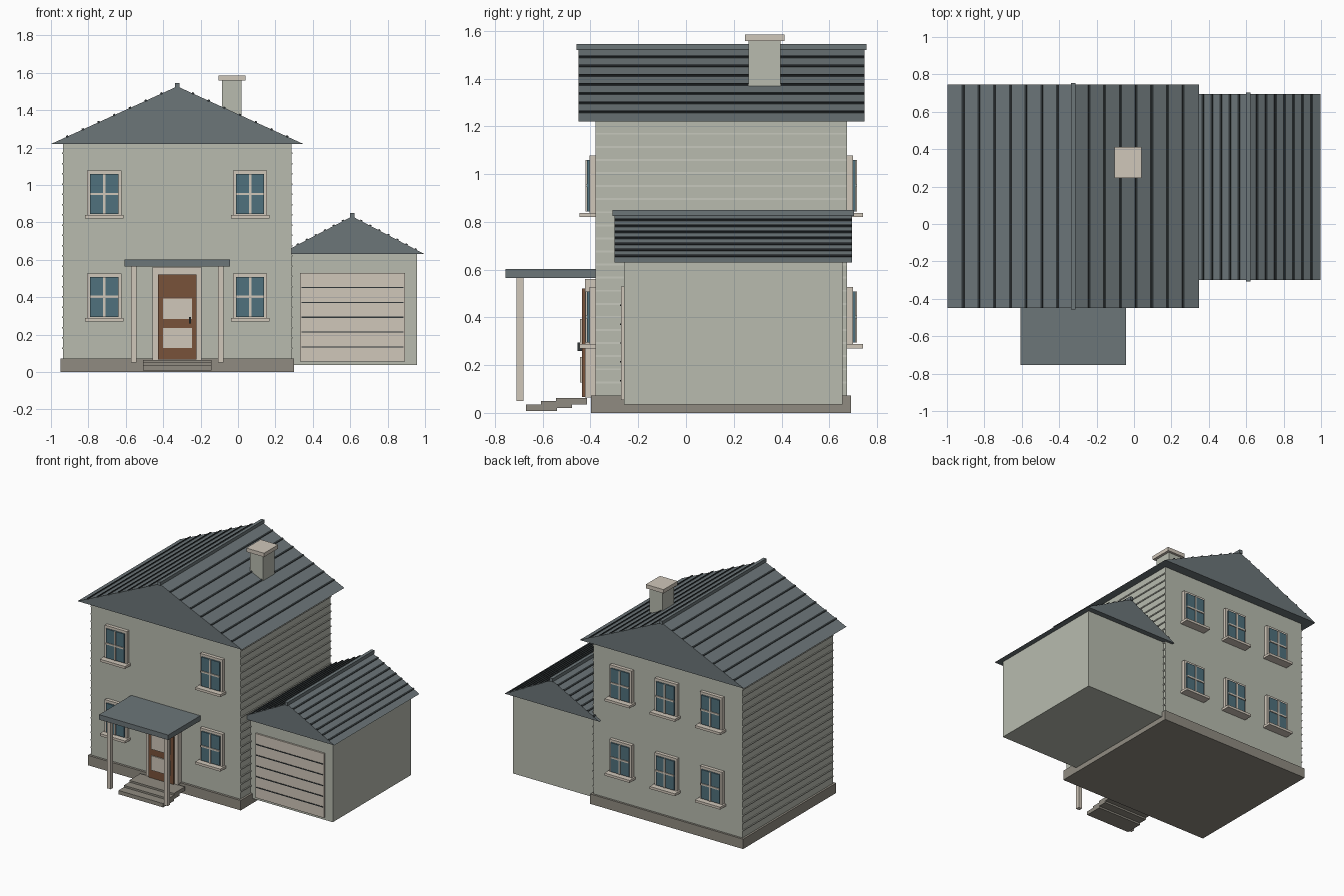
import bpy, bmesh, math
from mathutils import Matrix, Vector

if "Cube" in bpy.data.objects:
    bpy.data.objects.remove(bpy.data.objects["Cube"])


def material(name, rgb):
    m = bpy.data.materials.new(name)
    m.diffuse_color = (*rgb, 1)
    m.use_nodes = True
    m.node_tree.nodes["Principled BSDF"].inputs["Base Color"].default_value = m.diffuse_color
    return m


WALL = material("wall_paint", (0.48, 0.50, 0.43))
SIDING = material("siding_edge", (0.57, 0.58, 0.51))
SLATE = material("slate", (0.15, 0.18, 0.19))
DARK = material("dark_metal", (0.03, 0.037, 0.04))
TRIM = material("cream_trim", (0.63, 0.57, 0.49))
STONE = material("stone", (0.28, 0.26, 0.22))
WOOD = material("door_wood", (0.19, 0.085, 0.042))
GLASS = material("window_glass", (0.08, 0.165, 0.205))


def finish(name, bm, mat):
    bmesh.ops.recalc_face_normals(bm, faces=bm.faces)
    me = bpy.data.meshes.new(name)
    bm.to_mesh(me)
    bm.free()
    me.materials.append(mat)
    ob = bpy.data.objects.new(name, me)
    bpy.context.collection.objects.link(ob)
    return ob


def boxes(name, mat, *ranges):
    """One object from boxes given as (x0, x1, y0, y1, z0, z1)."""
    bm = bmesh.new()
    for x0, x1, y0, y1, z0, z1 in ranges:
        mid = Vector((x0 + x1, y0 + y1, z0 + z1)) / 2
        size = Matrix.Diagonal((abs(x1 - x0), abs(y1 - y0), z1 - z0, 1))
        bmesh.ops.create_cube(bm, size=1, matrix=Matrix.Translation(mid) @ size)
    return finish(name, bm, mat)


def gable_roof(name, cx, half, y0, y1, z0, z1, seams=7):
    # Solid triangular prism
    bm = bmesh.new()
    tri = [bm.verts.new(p) for p in
           ((cx - half, y0, z0), (cx + half, y0, z0), (cx, y0, z1))]
    ext = bmesh.ops.extrude_face_region(bm, geom=[bm.faces.new(tri)])
    moved = [g for g in ext["geom"] if isinstance(g, bmesh.types.BMVert)]
    bmesh.ops.translate(bm, verts=moved, vec=(0, y1 - y0, 0))
    # Extrusion of an open face keeps its original as the front cap
    if len(bm.faces) < 5:
        bm.faces.new(tri)
    finish(name, bm, SLATE)
    # Raised seams along both slopes
    bm = bmesh.new()
    slope = math.atan2(z1 - z0, half)
    for side in (-1, 1):
        for i in range(1, seams + 1):
            t = i / (seams + 1)
            mid = Vector((cx + side * half * t, (y0 + y1) / 2, z1 - (z1 - z0) * t))
            bmesh.ops.create_cube(
                bm, size=1, matrix=Matrix.Translation(mid)
                @ Matrix.Rotation(side * slope, 4, 'Y')
                @ Matrix.Diagonal((0.012, y1 - y0, 0.012, 1)))
    finish(name + "_seams", bm, DARK)
    boxes(name + "_ridge_cap", SLATE,
          (cx - 0.012, cx + 0.012, y0 - 0.008, y1 + 0.008, z1 - 0.008, z1 + 0.018))


def window(name, cx, cz, wall_y, out):
    # Depths are measured outward from the wall
    y = lambda d: wall_y + out * d
    boxes(name + "_frame", TRIM,
          (cx - 0.091, cx + 0.091, y(-0.01), y(0.025), cz - 0.12, cz + 0.125))
    boxes(name + "_glass", GLASS,
          (cx - 0.075, cx + 0.075, y(0.02), y(0.035), cz - 0.108, cz + 0.106))
    boxes(name + "_bars", TRIM,
          (cx - 0.006, cx + 0.006, y(0.03), y(0.041), cz - 0.108, cz + 0.106),
          (cx - 0.075, cx + 0.075, y(0.03), y(0.041), cz - 0.006, cz + 0.006))
    boxes(name + "_sill", TRIM,
          (cx - 0.103, cx + 0.103, y(-0.01), y(0.066), cz - 0.132, cz - 0.114))


CX = -0.325            # house centre line
FRONT, BACK = -0.38, 0.675

# Main house
boxes("foundation", STONE, (-0.95, 0.30, -0.397, 0.69, 0, 0.073))
boxes("house_walls", WALL, (-0.935, 0.285, FRONT, BACK, 0.06, 1.225))
gable_roof("house_roof", CX, 0.672, -0.45, 0.747, 1.22, 1.527)

# Siding battens on both side walls
strips = []
for i in range(1, 21):
    z = 0.073 + i * 0.0548
    strips += [(x - 0.006, x + 0.006, FRONT, BACK, z - 0.004, z + 0.004)
               for x in (-0.935, 0.285)]
boxes("side_siding", SIDING, *strips)

# Chimney
boxes("chimney", WALL, (-0.086, 0.02, 0.262, 0.395, 1.30, 1.56))
boxes("chimney_cap", TRIM, (-0.105, 0.04, 0.247, 0.412, 1.557, 1.585))

# Windows: two per floor in front, three per floor at the back
for floor, z in (("lower", 0.402), ("upper", 0.952)):
    for i, dx in enumerate((-0.39, 0.39)):
        window(f"{floor}_front_window_{i + 1}", CX + dx, z, FRONT, -1)
    for i, dx in enumerate((-0.37, 0, 0.37)):
        window(f"{floor}_back_window_{i + 1}", CX + dx, z, BACK, 1)

# Front door
boxes("door_casing", TRIM, (-0.458, -0.195, -0.423, -0.37, 0.065, 0.56))
boxes("front_door", WOOD, (-0.428, -0.222, -0.435, -0.40, 0.066, 0.52))
boxes("door_panels", TRIM,
      (-0.402, -0.246, -0.443, -0.43, 0.283, 0.393),
      (-0.402, -0.246, -0.443, -0.43, 0.128, 0.235))
boxes("door_handle", DARK, (-0.262, -0.25, -0.455, -0.43, 0.26, 0.295))

# Porch canopy, posts and steps
boxes("porch_canopy", SLATE, (-0.607, -0.042, -0.755, -0.37, 0.565, 0.602))
boxes("porch_posts", TRIM,
      *[(CX + s * 0.233 - 0.0145, CX + s * 0.233 + 0.0145, -0.71, -0.681, 0.05, 0.57)
        for s in (-1, 1)])
for i in range(3):
    y, z = -0.67 + i * 0.063, 0.008 + i * 0.0135
    boxes(f"step_{i + 1}", STONE, (-0.508, -0.143, y, y + 0.129, z, z + 0.028))

# Garage
boxes("garage_walls", WALL, (0.263, 0.957, -0.26, 0.655, 0.036, 0.635))
gable_roof("garage_roof", 0.61, 0.387, -0.30, 0.695, 0.63, 0.832)
boxes("garage_door", TRIM, (0.332, 0.892, -0.272, -0.25, 0.055, 0.53))
boxes("garage_door_grooves", DARK,
      *[(0.34, 0.884, -0.276, -0.268, z - 0.003, z + 0.003)
        for z in (0.055 + 0.0792 * i for i in range(1, 6))])
